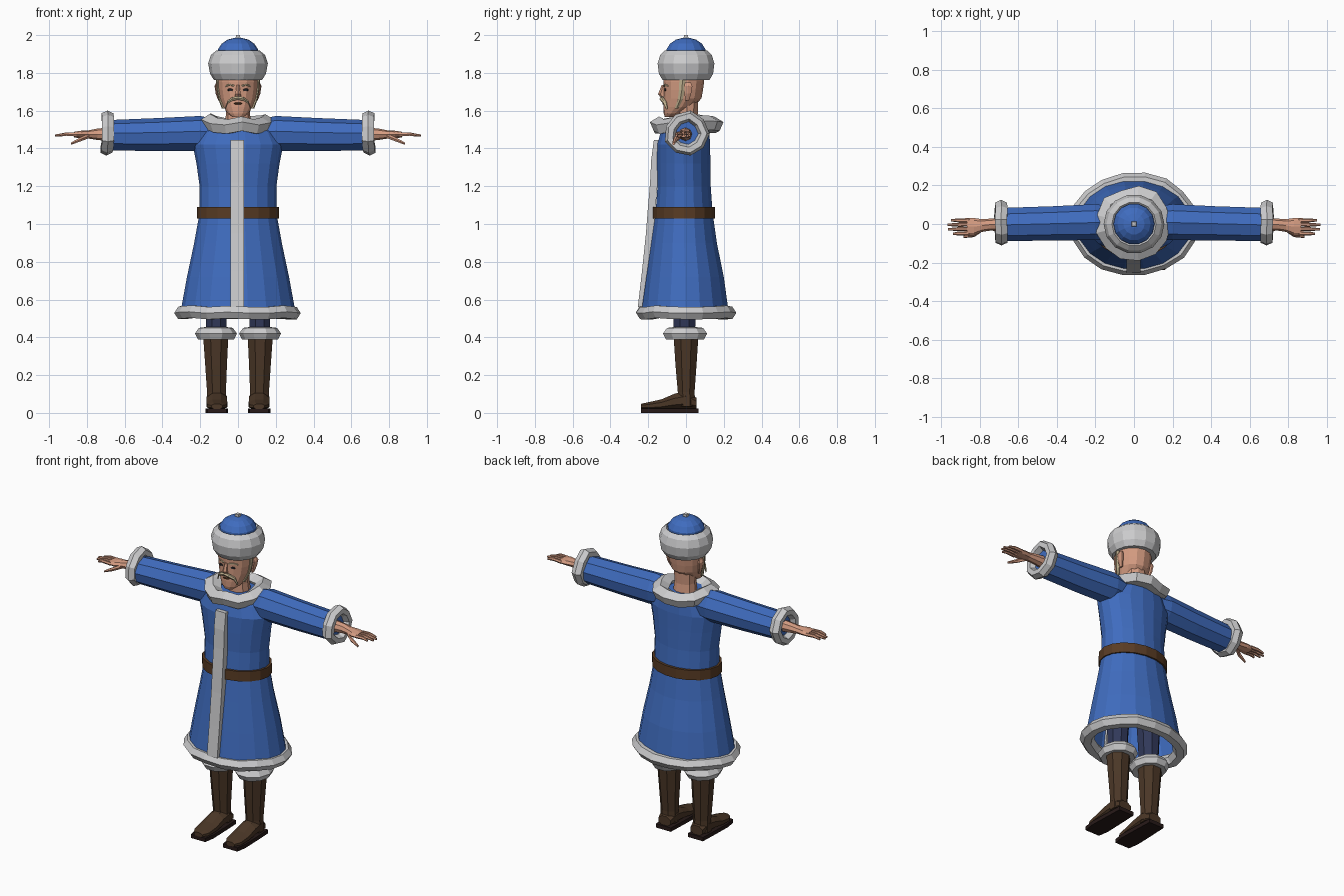
import bpy, bmesh, math, random
from mathutils import Vector

random.seed(4)


def mat(name, r, g, b):
    m = bpy.data.materials.new(name)
    m.diffuse_color = (r, g, b, 1)
    return m


BLUE = mat("coat blue", 0.05, 0.15, 0.52)
FUR = mat("fur grey", 0.60, 0.60, 0.61)
BOOT = mat("boot brown", 0.07, 0.038, 0.02)
BELT = mat("belt brown", 0.10, 0.045, 0.018)
SOLE = mat("sole dark", 0.02, 0.01, 0.009)
SKIN = mat("skin", 0.66, 0.33, 0.22)
NAVY = mat("trouser navy", 0.03, 0.04, 0.10)
HAIR = mat("hair tan", 0.52, 0.43, 0.27)
DARK = mat("eye dark", 0.02, 0.02, 0.025)


def place(u, v, axis):
    """Cross-section offset (u, v) in the plane across an axis."""
    return Vector({'x': (0, u, v), 'y': (u, 0, v), 'z': (u, v, 0)}[axis])


def finish(name, bm, material, mirror=False):
    bmesh.ops.recalc_face_normals(bm, faces=bm.faces)
    me = bpy.data.meshes.new(name)
    bm.to_mesh(me)
    bm.free()
    me.materials.append(material)
    ob = bpy.data.objects.new(name, me)
    bpy.context.collection.objects.link(ob)
    if mirror:
        ob.modifiers.new("Mirror", 'MIRROR')
    return ob


def loft(name, rings, material, axis='z', n=8, phase=0.0, caps=(True, True), mirror=False):
    """Skin elliptical rings (x, y, z, radius_u, radius_v)."""
    bm = bmesh.new()
    loops = []
    for x, y, z, ru, rv in rings:
        angles = [phase + math.tau * i / n for i in range(n)]
        loops.append([bm.verts.new(Vector((x, y, z)) + place(ru * math.cos(a), rv * math.sin(a), axis))
                      for a in angles])
    for a, b in zip(loops, loops[1:]):
        for i in range(n):
            j = (i + 1) % n
            bm.faces.new((a[i], a[j], b[j], b[i]))
    if caps[0]:
        bm.faces.new(loops[0])
    if caps[1]:
        bm.faces.new(loops[-1])
    return finish(name, bm, material, mirror)


def band(name, centre, ru, rv, half_w, half_h, material, axis='z', n=12, m=6,
         phase=0.0, jitter=0.0, mirror=False, dip=0.0):
    """Closed ring with an m-sided section; jitter makes uneven fur."""
    along = Vector({'x': (1, 0, 0), 'y': (0, 1, 0), 'z': (0, 0, 1)}[axis])
    bm = bmesh.new()
    grid = []
    for i in range(n):
        a = math.tau * i / n
        wob, lift = random.uniform(-jitter, jitter), random.uniform(-jitter, jitter)
        row = []
        for k in range(m):
            b = phase + math.tau * k / m
            o = half_w * math.cos(b) + wob
            h = half_h * math.sin(b) + lift - dip * abs(math.sin(a))
            row.append(bm.verts.new(Vector(centre) + along * h
                                    + place((ru + o) * math.cos(a), (rv + o) * math.sin(a), axis)))
        grid.append(row)
    for i in range(n):
        for k in range(m):
            p, q, l = grid[i], grid[(i + 1) % n], (k + 1) % m
            bm.faces.new((p[k], q[k], q[l], p[l]))
    return finish(name, bm, material, mirror)


Q = math.pi / 4
R2 = math.sqrt(2)

# Coat body: open at the hem
loft("coat", [(0, -.005, .53, .305, .235), (0, -.005, .72, .27, .208), (0, -.01, .9, .232, .176),
              (0, -.01, 1.06, .203, .153), (0, -.01, 1.2, .203, .143), (0, -.012, 1.32, .22, .143),
              (0, -.012, 1.42, .24, .142), (0, -.005, 1.49, .205, .13), (0, 0, 1.53, .13, .1)],
     BLUE, n=18, caps=(False, True))
band("hem_trim", (0, 0, .532), .292, .225, .043, .038, FUR, n=18, m=6, jitter=.005)
band("belt", (0, -.01, 1.06), .205, .156, .011 * R2, .031 * R2, BELT, n=18, m=4, phase=Q)
loft("front_trim", [(-.003, y, z, .036 * R2, .02 * R2) for y, z in
                    ((-.235, .56), (-.213, .75), (-.192, .95), (-.182, 1.08),
                     (-.17, 1.22), (-.164, 1.34), (-.15, 1.445))], FUR, n=4, phase=Q)
band("collar", (0, 0, 1.54), .15, .145, .052, .042, FUR, n=13, m=5, phase=.3, jitter=.01, dip=.022)

# Sleeves and cuffs
loft("sleeve", [(.1, .01, 1.475, .08, .075), (.2, .01, 1.477, .095, .095),
                (.42, .004, 1.471, .09, .09), (.69, -.003, 1.468, .088, .082)],
     BLUE, axis='x', n=9, phase=.2, mirror=True)
band("cuff", (.692, .003, 1.478), .09, .09, .03, .036, FUR, axis='x', n=9, m=6,
     jitter=.005, mirror=True)

# Hands with four fingers and a thumb
loft("hand", [(.66, -.003, 1.475, .038, .038), (.745, -.003, 1.475, .031, .03),
              (.79, -.008, 1.474, .033, .022), (.83, -.014, 1.474, .045, .02),
              (.868, -.014, 1.473, .045, .015)], SKIN, axis='x', n=8, mirror=True)
for i, tip in enumerate((.94, .965, .97, .95)):
    y = -.048 + i * .0225
    loft(f"finger_{i + 1}", [(.855, y, 1.473, .011, .011), (.91, y - .001, 1.476, .0105, .01),
                             (tip, y - .003 + i * .001, 1.468, .006, .006)],
         SKIN, axis='x', n=6, mirror=True)
loft("thumb", [(.785, -.025, 1.468, .012, .014), (.83, -.055, 1.45, .013, .013),
               (.885, -.066, 1.425, .007, .007)], SKIN, axis='x', n=6, mirror=True)

# Neck and head
loft("neck", [(0, .01, 1.48, .075, .07), (0, .005, 1.58, .064, .06), (0, .005, 1.7, .07, .065)],
     SKIN, n=10)
loft("head", [(0, -.088, 1.566, .03, .024), (0, -.068, 1.585, .056, .05), (0, -.04, 1.62, .078, .08),
              (0, -.018, 1.665, .096, .1), (0, -.014, 1.71, .104, .104), (0, -.012, 1.755, .107, .108),
              (0, 0, 1.82, .1, .1)], SKIN, n=14, phase=math.pi / 14)
loft("nose", [(0, -.122, 1.675, .017, .016), (0, -.13, 1.688, .015, .018),
              (0, -.117, 1.735, .008, .012)], SKIN, n=5, phase=-math.pi / 2)
loft("ear", [(.099, .005, 1.655, .006, .012), (.108, .01, 1.69, .01, .02),
             (.113, .012, 1.73, .011, .025), (.108, .01, 1.75, .007, .017)], SKIN, n=6, mirror=True)
loft("sideburn", [(.078, -.05, 1.612, .008, .01), (.097, -.03, 1.66, .007, .014),
                  (.105, -.022, 1.71, .008, .016), (.108, -.018, 1.765, .008, .018)],
     HAIR, n=5, mirror=True)
loft("moustache", [(0, -.128, 1.667, .01, .01), (.03, -.128, 1.662, .012, .012),
                   (.055, -.112, 1.645, .01, .01), (.068, -.102, 1.612, .005, .005)],
     HAIR, axis='x', n=6, mirror=True)
loft("mouth", [(0, -.116, 1.638, .022, .006), (0, -.125, 1.638, .018, .004)],
     BELT, axis='y', n=8)
loft("eye", [(.04, -.106, 1.71, .016, .008), (.04, -.114, 1.71, .012, .006)],
     DARK, axis='y', n=8, mirror=True)
loft("eyebrow", [(.018, -.117, 1.731, .005, .005), (.045, -.108, 1.738, .005, .005),
                 (.066, -.096, 1.73, .004, .004)], HAIR, axis='x', n=5, mirror=True)

# Fur hat with domed crown and button
loft("hat_fur", [(0, 0, 1.765, .105, .105), (0, 0, 1.762, .127, .127), (0, 0, 1.795, .148, .147),
                 (0, 0, 1.85, .158, .154), (0, 0, 1.895, .143, .14), (0, 0, 1.918, .115, .115),
                 (0, 0, 1.9, .095, .095)], FUR, n=14)
loft("hat_crown", [(0, 0, 1.89, .108, .108), (0, 0, 1.925, .106, .106), (0, 0, 1.955, .086, .086),
                   (0, 0, 1.976, .055, .055), (0, 0, 1.985, .02, .02)], BLUE, n=14)
loft("hat_button", [(0, 0, 1.975, .018, .018), (0, 0, 2.0, .016, .016)], FUR, n=4, phase=Q)

# Legs: trousers, boots, fur tops and soles
loft("trouser_leg", [(.115, -.008, .38, .055, .058), (.115, -.008, .55, .062, .066),
                     (.11, -.005, .9, .085, .085)], NAVY, n=8, phase=Q / 2, mirror=True)
loft("boot_shaft", [(.114, .003, .035, .056, .05), (.114, .001, .11, .054, .048),
                    (.116, 0, .25, .062, .06), (.118, 0, .42, .073, .072)],
     BOOT, n=8, phase=Q / 2, mirror=True)
loft("boot_foot", [(.112, .055, .05, .045, .033), (.112, .0, .068, .058, .052),
                   (.112, -.06, .06, .058, .045), (.112, -.13, .044, .06, .03),
                   (.112, -.2, .036, .055, .022), (.112, -.238, .034, .032, .015)],
     BOOT, axis='y', n=8, phase=Q / 2, mirror=True)
loft("boot_fur", [(.117, -.005, .39, .07, .07), (.117, -.005, .388, .095, .105),
                  (.117, -.005, .42, .111, .123), (.117, -.005, .45, .09, .1),
                  (.117, -.005, .455, .05, .055)], FUR, n=10, mirror=True)
loft("boot_sole", [(.112, y, .012, w * R2, .012 * R2) for y, w in
                   ((.066, .052), (-.06, .057), (-.17, .06), (-.238, .05))],
     SOLE, axis='y', n=4, phase=Q, mirror=True)
